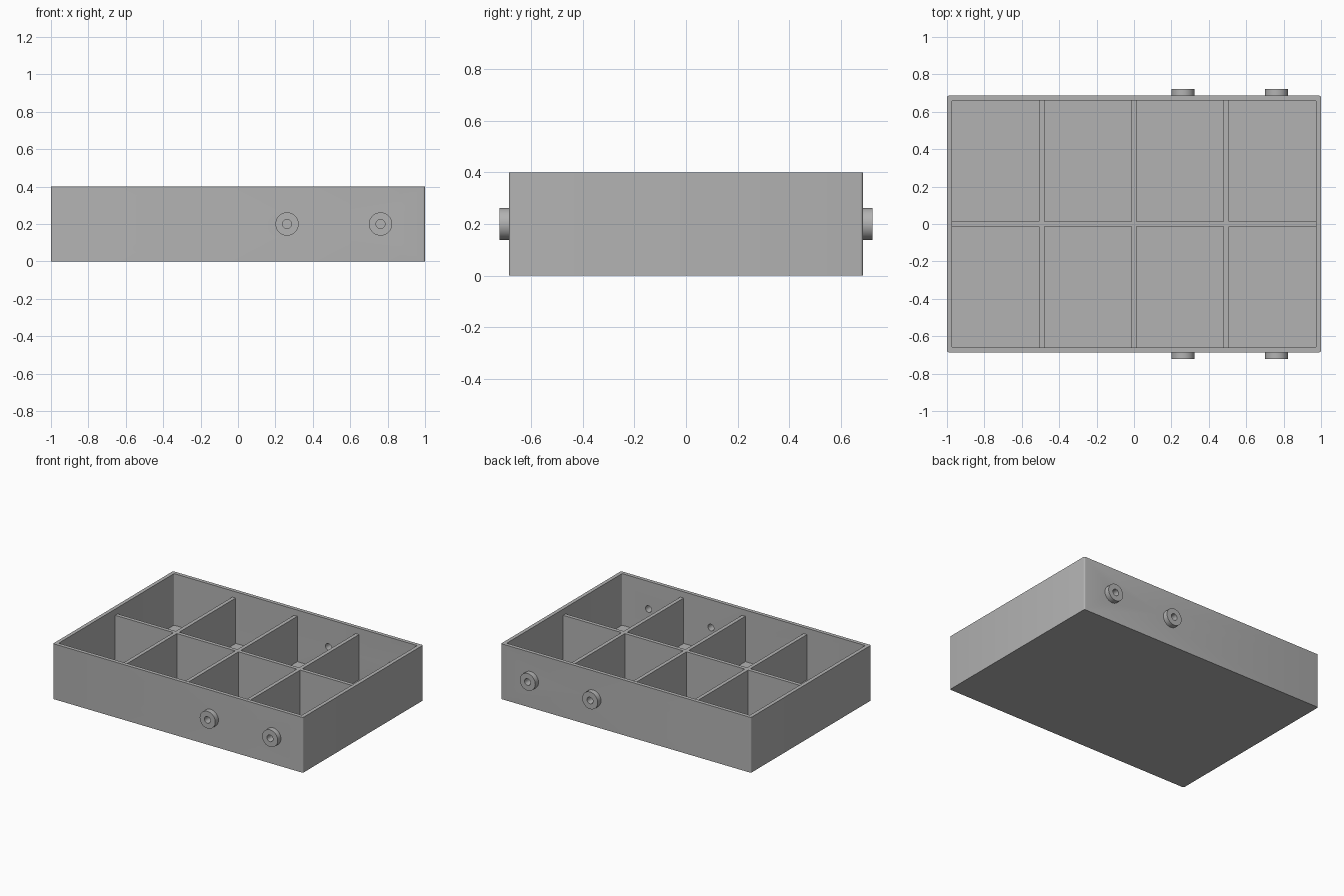
import bpy, bmesh
from math import radians
from mathutils import Matrix, Vector

cube = bpy.data.objects.get("Cube")
if cube:
    bpy.data.objects.remove(cube, do_unlink=True)

GREY = (0.45, 0.45, 0.45, 1)
grey = bpy.data.materials.new("grey plastic")
grey.use_nodes = True
grey.diffuse_color = GREY
grey.node_tree.nodes["Principled BSDF"].inputs["Base Color"].default_value = GREY

HX, HY, H = 1.0, 0.686, 0.4      # half length, half width, height
WALL = 0.027                     # wall, floor and divider thickness
DIV_TOP = 0.355                  # dividers stop below the rim
T = WALL / 2
IX, IY = HX - WALL, HY - WALL


def finish(name, bm):
    mesh = bpy.data.meshes.new(name)
    bmesh.ops.recalc_face_normals(bm, faces=bm.faces)
    bm.to_mesh(mesh)
    bm.free()
    mesh.materials.append(grey)
    ob = bpy.data.objects.new(name, mesh)
    bpy.context.collection.objects.link(ob)
    return ob


def box(name, lo, hi, round_corners=0):
    lo, hi = Vector(lo), Vector(hi)
    bm = bmesh.new()
    bmesh.ops.create_cube(bm, size=1)
    bmesh.ops.scale(bm, vec=hi - lo, verts=bm.verts)
    bmesh.ops.translate(bm, vec=(lo + hi) / 2, verts=bm.verts)
    if round_corners:
        upright = [e for e in bm.edges
                   if abs(e.verts[0].co.z - e.verts[1].co.z) > 0.01]
        bmesh.ops.bevel(bm, geom=upright, offset=round_corners, segments=4,
                        profile=0.5, affect='EDGES')
    return finish(name, bm)


def cylinder(name, x, y0, y1, radius):
    bm = bmesh.new()
    bmesh.ops.create_cone(bm, cap_ends=True, segments=48, radius1=radius,
                          radius2=radius, depth=abs(y1 - y0))
    bmesh.ops.rotate(bm, matrix=Matrix.Rotation(radians(90), 3, 'X'), verts=bm.verts)
    bmesh.ops.translate(bm, vec=(x, (y0 + y1) / 2, H / 2), verts=bm.verts)
    return finish(name, bm)


def activate(ob):
    bpy.ops.object.select_all(action='DESELECT')
    ob.select_set(True)
    bpy.context.view_layer.objects.active = ob


def combine(ob, tool, operation):
    activate(ob)
    mod = ob.modifiers.new("combine", 'BOOLEAN')
    mod.operation, mod.solver, mod.object = operation, 'EXACT', tool
    bpy.ops.object.modifier_apply(modifier=mod.name)
    bpy.data.objects.remove(tool, do_unlink=True)


# Open tray with small rounded upright corners
tray = box("tray", (-HX, -HY, 0), (HX, HY, H), 0.01)
combine(tray, box("pocket", (-IX, -IY, WALL), (IX, IY, H + 0.1), 0.006), 'DIFFERENCE')

# Round bosses on both long sides, bored through the wall
for side in (-1, 1):
    for x in (0.262, 0.762):
        combine(tray, cylinder("boss", x, side * (HY - 0.01), side * 0.723, 0.062), 'UNION')
        combine(tray, cylinder("bore", x, side * (IY - 0.05), side * 0.8, 0.024), 'DIFFERENCE')
activate(tray)
bpy.ops.object.shade_smooth_by_angle(angle=radians(30))

# Dividers: one lengthwise, three across in two halves
SINK = 0.008
box("long_divider", (-IX - SINK, -T, WALL - SINK), (IX + SINK, T, DIV_TOP))
for i in (-1, 0, 1):
    x = i * (IX + T) / 2
    box("cross_divider_front", (x - T, -IY - SINK, WALL - SINK), (x + T, -T, DIV_TOP))
    box("cross_divider_back", (x - T, T, WALL - SINK), (x + T, IY + SINK, DIV_TOP))
